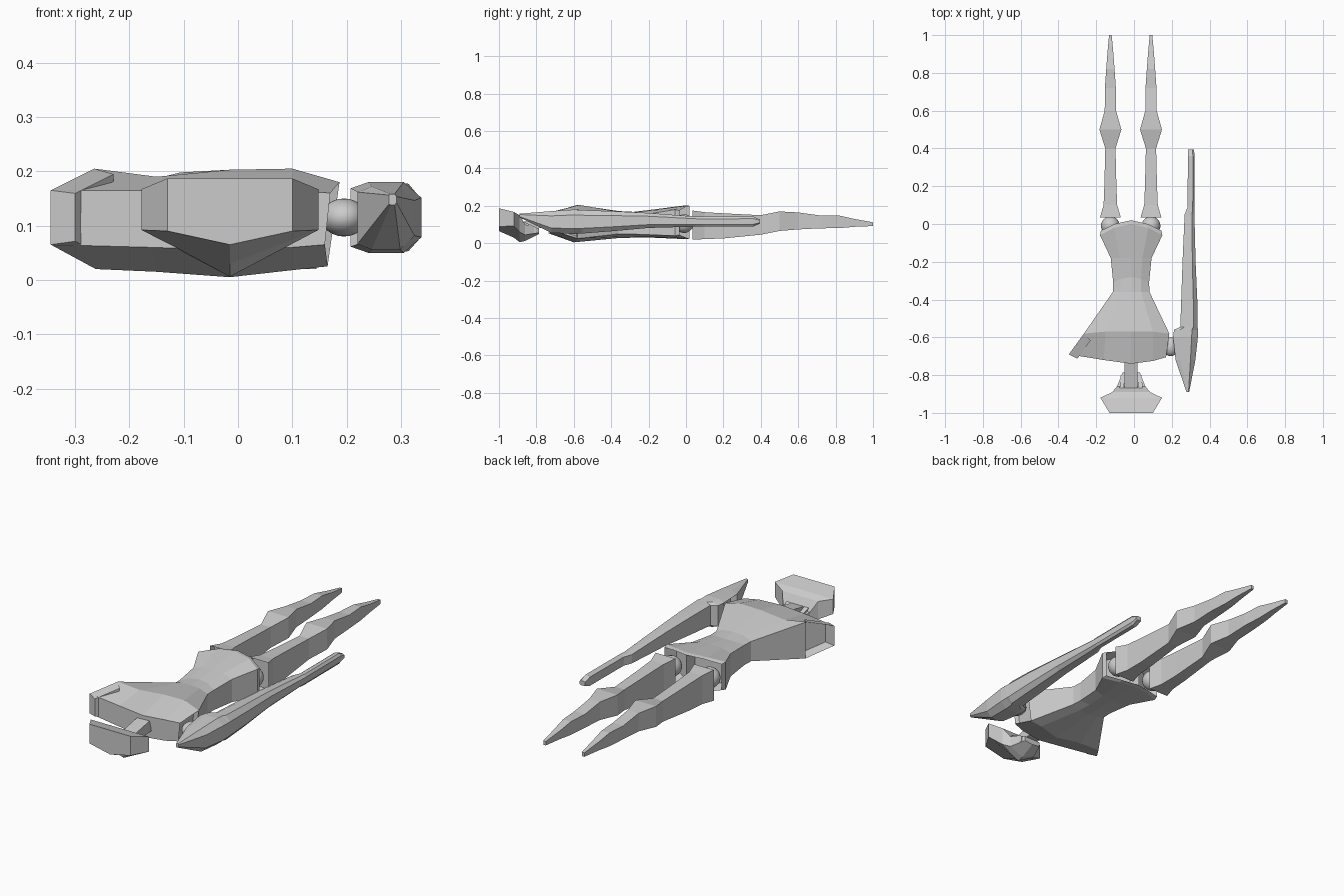
import bpy, bmesh
from mathutils import Vector

grey = bpy.data.materials.new("plain_grey")
grey.diffuse_color = (0.6, 0.6, 0.6, 1)
CX = -0.015  # body centre line


def finish(name, bm, sockets=()):
    """Recess the socket faces and turn the mesh into an object."""
    bmesh.ops.recalc_face_normals(bm, faces=bm.faces)
    for face, rim, depth in sockets:
        bmesh.ops.inset_region(bm, faces=[face], thickness=rim, use_even_offset=True)
        n = face.normal.copy()
        for v in face.verts:
            v.co -= n * depth
    me = bpy.data.meshes.new(name)
    bm.to_mesh(me)
    bm.free()
    me.materials.append(grey)
    ob = bpy.data.objects.new(name, me)
    bpy.context.collection.objects.link(ob)
    return ob


def loft(rings, end_cap=True):
    """Join equal rings of 3D points; returns the bmesh, ring vertices and side faces."""
    bm = bmesh.new()
    vs = [[bm.verts.new(p) for p in r] for r in rings]
    n = len(vs[0])
    sides = [[bm.faces.new((a[i], a[(i + 1) % n], b[(i + 1) % n], b[i])) for i in range(n)]
             for a, b in zip(vs, vs[1:])]
    bm.faces.new(vs[0])
    if end_cap:
        bm.faces.new(vs[-1])
    return bm, vs, sides


def box_ring(cx, y, w, z0, z1):
    return [(cx - w, y, z1), (cx + w, y, z1), (cx + w, y, z0), (cx - w, y, z0)]


def ball(name, loc, scale):
    bpy.ops.mesh.primitive_uv_sphere_add(segments=24, ring_count=12, radius=1, location=loc)
    ob = bpy.context.object
    ob.name = name
    ob.scale = scale
    ob.data.materials.append(grey)
    bpy.ops.object.shade_smooth()


def sym_ring(w, ys, tops, bots):
    """Ten points: five over the top from left to right, five back underneath."""
    xs = [CX - w, CX - w * 0.55, CX, CX + w * 0.55, CX + w]
    yy = [ys[2], ys[1], ys[0], ys[1], ys[2]]
    zt = [tops[2], tops[1], tops[0], tops[1], tops[2]]
    zb = [bots[2], bots[1], bots[0], bots[1], bots[2]]
    top = list(zip(xs, yy, zt))
    return top + list(zip(xs, yy, zb))[::-1]


# Torso: wide open left shoulder, cut-off right shoulder, narrow waist, flared hips
front = [(-0.345, -0.69, 0.165), (-0.16, -0.72, 0.165), (CX, -0.74, 0.163),
         (0.10, -0.725, 0.165), (0.17, -0.705, 0.16),
         (0.16, -0.705, 0.065), (0.10, -0.725, 0.06), (CX, -0.74, 0.055),
         (-0.16, -0.72, 0.06), (-0.345, -0.69, 0.065)]
chest = [(-0.265, -0.58, 0.205), (-0.15, -0.57, 0.19), (CX, -0.57, 0.203),
         (0.10, -0.57, 0.205), (0.187, -0.58, 0.18),
         (0.165, -0.58, 0.025), (0.10, -0.58, 0.018), (CX, -0.60, 0.005),
         (-0.15, -0.58, 0.015), (-0.262, -0.58, 0.02)]
flat = lambda y: (y, y, y)
bm, vs, sides = loft([
    front, chest,
    sym_ring(0.097, flat(-0.36), (0.172, 0.168, 0.150), (0.028, 0.035, 0.05)),
    sym_ring(0.095, (-0.28, -0.29, -0.31), (0.168, 0.165, 0.150), (0.030, 0.035, 0.05)),
    sym_ring(0.108, flat(-0.18), (0.180, 0.176, 0.160), (0.030, 0.033, 0.045)),
    sym_ring(0.165, (0.0, -0.02, -0.06), (0.203, 0.198, 0.180), (0.022, 0.027, 0.04)),
    sym_ring(0.160, (0.02, 0.0, -0.035), (0.200, 0.195, 0.175), (0.025, 0.03, 0.045)),
], end_cap=False)
e = vs[-1]
hip_l = bm.faces.new((e[0], e[1], e[2], e[7], e[8], e[9]))
hip_r = bm.faces.new((e[2], e[3], e[4], e[5], e[6], e[7]))
finish("torso", bm, [(sides[0][9], 0.008, 0.05), (sides[0][4], 0.008, 0.02),
                     (hip_l, 0.012, 0.06), (hip_r, 0.012, 0.06)])

# Neck
bm, _, _ = loft([box_ring(CX, -0.87, 0.034, 0.075, 0.115), box_ring(CX, -0.71, 0.034, 0.085, 0.145)])
finish("neck", bm)

# Head: flat crown, angular cheeks, pointed chin
head = []
for y, w, zt, zb, zk in [(-1.0, 0.115, 0.187, 0.09, 0.065), (-0.92, 0.163, 0.167, 0.092, 0.03),
                         (-0.89, 0.10, 0.15, 0.06, 0.006), (-0.86, 0.075, 0.10, 0.045, 0.012),
                         (-0.785, 0.045, 0.078, 0.056, 0.05)]:
    head.append([(CX - w, y, zt), (CX + w, y, zt), (CX + w, y, zb), (CX, y, zk), (CX - w, y, zb)])
bm, _, _ = loft(head)
finish("head", bm)

# Small brackets either side of the neck
for side, tag in ((-1, "left"), (1, "right")):
    bm, _, _ = loft([box_ring(CX + side * 0.05, -0.88, 0.012, 0.06, 0.12),
                     box_ring(CX + side * 0.045, -0.80, 0.010, 0.055, 0.085)])
    finish("neck_bracket_" + tag, bm)

# Legs: y, half width, bottom, top
LEG = [(0.035, 0.055, 0.02, 0.175), (0.10, 0.036, 0.022, 0.166), (0.20, 0.032, 0.026, 0.16),
       (0.40, 0.027, 0.046, 0.15), (0.50, 0.058, 0.066, 0.17), (0.60, 0.03, 0.074, 0.165),
       (0.72, 0.029, 0.08, 0.148), (0.82, 0.022, 0.081, 0.148), (0.90, 0.016, 0.088, 0.13),
       (1.0, 0.007, 0.092, 0.112)]
for cx, tag in ((-0.125, "left"), (0.09, "right")):
    bm, vs, _ = loft([box_ring(cx, *row) for row in LEG])
    cap = next(f for f in bm.faces if set(f.verts) == set(vs[0]))
    finish("leg_" + tag, bm, [(cap, 0.008, 0.025)])
    ball("hip_ball_" + tag, (cx, -0.01, 0.105), (0.05, 0.05, 0.05))

# Right arm: y, inner x, outer x, bottom, top, with a chamfered outer side
ARM = [(-0.89, 0.278, 0.292, 0.138, 0.158), (-0.72, 0.22, 0.325, 0.056, 0.172),
       (-0.60, 0.207, 0.338, 0.05, 0.18), (-0.56, 0.212, 0.338, 0.052, 0.178),
       (-0.545, 0.245, 0.337, 0.053, 0.177), (-0.40, 0.25, 0.335, 0.064, 0.172),
       (-0.20, 0.257, 0.326, 0.082, 0.162), (0.05, 0.268, 0.32, 0.089, 0.143),
       (0.09, 0.284, 0.32, 0.089, 0.142), (0.36, 0.285, 0.32, 0.09, 0.143),
       (0.395, 0.287, 0.318, 0.105, 0.128)]
rings = []
for y, xi, xo, zb, zt in ARM:
    c, h = (xo - xi) * 0.25, (zt - zb) * 0.22
    rings.append([(xi, y, zt - h * 0.4), (xi + c, y, zt), (xo - c, y, zt), (xo, y, zt - h),
                  (xo, y, zb + h), (xo - c, y, zb), (xi + c, y, zb), (xi, y, zb + h * 0.4)])
bm, _, sides = loft(rings)
finish("right_arm", bm, [(sides[1][7], 0.008, 0.03)])
ball("shoulder_ball", (0.195, -0.65, 0.115), (0.042, 0.05, 0.035))
